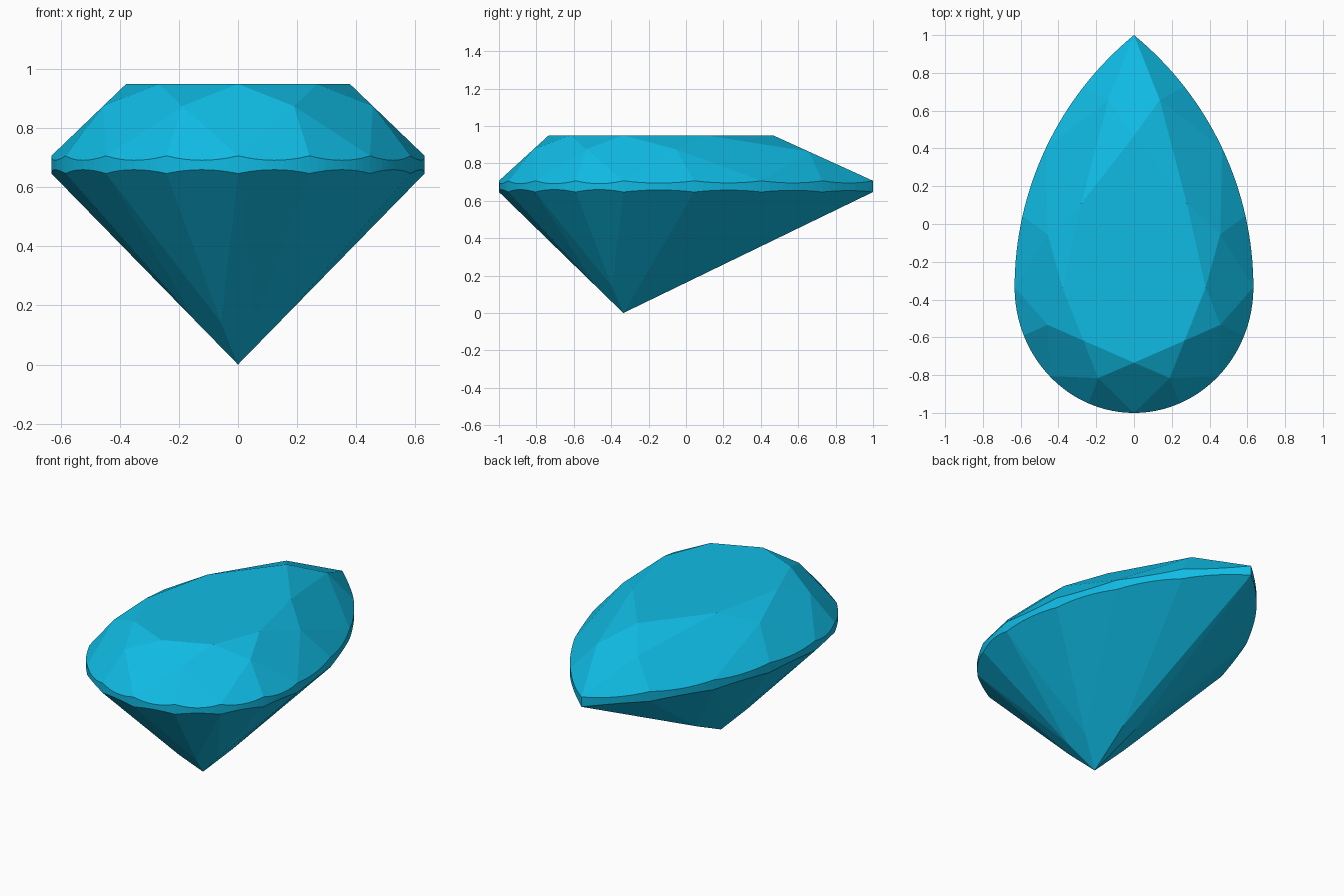
import bpy, bmesh
from math import sin, cos, asin, sqrt, pi
from mathutils import Vector

if "Cube" in bpy.data.objects:
    bpy.data.objects.remove(bpy.data.objects["Cube"])

# Main dimensions
CY = -0.335                      # culet position in y
HALF_W, ROUND, TIP = 0.632, 0.665, 1.335
Z_TABLE, Z_TOP, Z_BOT = 0.95, 0.707, 0.647
TABLE = 0.6                      # table size relative to the girdle
STEPS = 8                        # girdle segments per half facet
R = (HALF_W ** 2 + TIP ** 2) / (2 * HALF_W)
ARC = asin(TIP / R)


def outline(u):
    """Pear outline about the culet: point and outward normal, u = 0..8."""
    u %= 8
    if u > 4:
        p, n = outline(8 - u)
        return Vector((-p.x, p.y)), Vector((-n.x, n.y))
    if u <= 2:
        t = u * pi / 4
        return (Vector((HALF_W * sin(t), -ROUND * cos(t))),
                Vector((sin(t) / HALF_W, -cos(t) / ROUND)).normalized())
    a = (u - 2) / 2 * ARC
    p = Vector((HALF_W - R + R * cos(a), R * sin(a)))
    if u == 4:
        return Vector((0, TIP)), Vector((0, 1))
    return p, Vector((cos(a), sin(a)))


def tangent_corner(i):
    """Where the tangents at outline points i and i+1 cross."""
    (p, n), (q, m) = outline(i), outline(i + 1)
    h, k, d = n.dot(p), m.dot(q), n.x * m.y - n.y * m.x
    return Vector(((h * m.y - k * n.y) / d, (n.x * k - m.x * h) / d))


def at(p, z, s=1.0):
    return Vector((p.x * s, p.y * s + CY, z))


def drop_to_plane(p, a, b, c):
    """Girdle point p lifted onto the plane of a facet."""
    n = (b - a).cross(c - a)
    q = at(p, 0)
    q.z = a.z - (n.x * (q.x - a.x) + n.y * (q.y - a.y)) / n.z
    return q


bm = bmesh.new()
add = bm.verts.new

# Corner points of table, crown and pavilion
table, crown, pav = [], [], []
for i in range(8):
    corner = tangent_corner(i)
    s = 0.743 if i in (3, 4) else 0.723
    zc = Z_TABLE - (Z_TABLE - Z_TOP) * (s - TABLE) / (1 - TABLE)
    table.append(add(at(outline(i)[0], Z_TABLE, TABLE)))
    crown.append(add(at(corner, zc, s)))
    pav.append(add(at(corner, Z_BOT * 0.22, 0.22)))
culet = add((0, CY, 0))

# Scalloped girdle edges, following the half facets
top, bot = [], []
for h in range(16):
    p, q = outline(h / 2)[0], outline(h / 2 + 0.5)[0]
    for k in range(STEPS):
        g = outline((h + k / STEPS) / 2)[0]
        top.append(add(drop_to_plane(g, at(p, Z_TOP), at(q, Z_TOP), crown[h // 2].co)))
        bot.append(add(drop_to_plane(g, at(p, Z_BOT), at(q, Z_BOT), pav[h // 2].co)))
N = len(top)

# Facets
face = bm.faces.new
face(table)
for i in range(8):
    j, g = (i + 1) % 8, i * 2 * STEPS
    face((table[i], table[j], crown[i]))                        # star
    face((table[i], crown[i - 1], top[g], crown[i]))            # bezel
    face((culet, pav[i], bot[g], pav[i - 1]))                   # pavilion main
    for start in (g, g + STEPS):                                # girdle halves
        run = [(start + k) % N for k in range(STEPS + 1)]
        face([crown[i]] + [top[k] for k in run])
        face([pav[i]] + [bot[k] for k in reversed(run)])
for k in range(N):
    m = (k + 1) % N
    face((bot[k], bot[m], top[m], top[k]))                      # girdle band
bmesh.ops.recalc_face_normals(bm, faces=bm.faces)

mesh = bpy.data.meshes.new("pear_cut_gem")
bm.to_mesh(mesh)
bm.free()
gem = bpy.data.objects.new("pear_cut_gem", mesh)
bpy.context.collection.objects.link(gem)

mat = bpy.data.materials.new("blue_gem")
mat.diffuse_color = (0.005, 0.5, 0.78, 1)
mat.use_nodes = True
mat.node_tree.nodes["Principled BSDF"].inputs["Base Color"].default_value = mat.diffuse_color
mesh.materials.append(mat)
